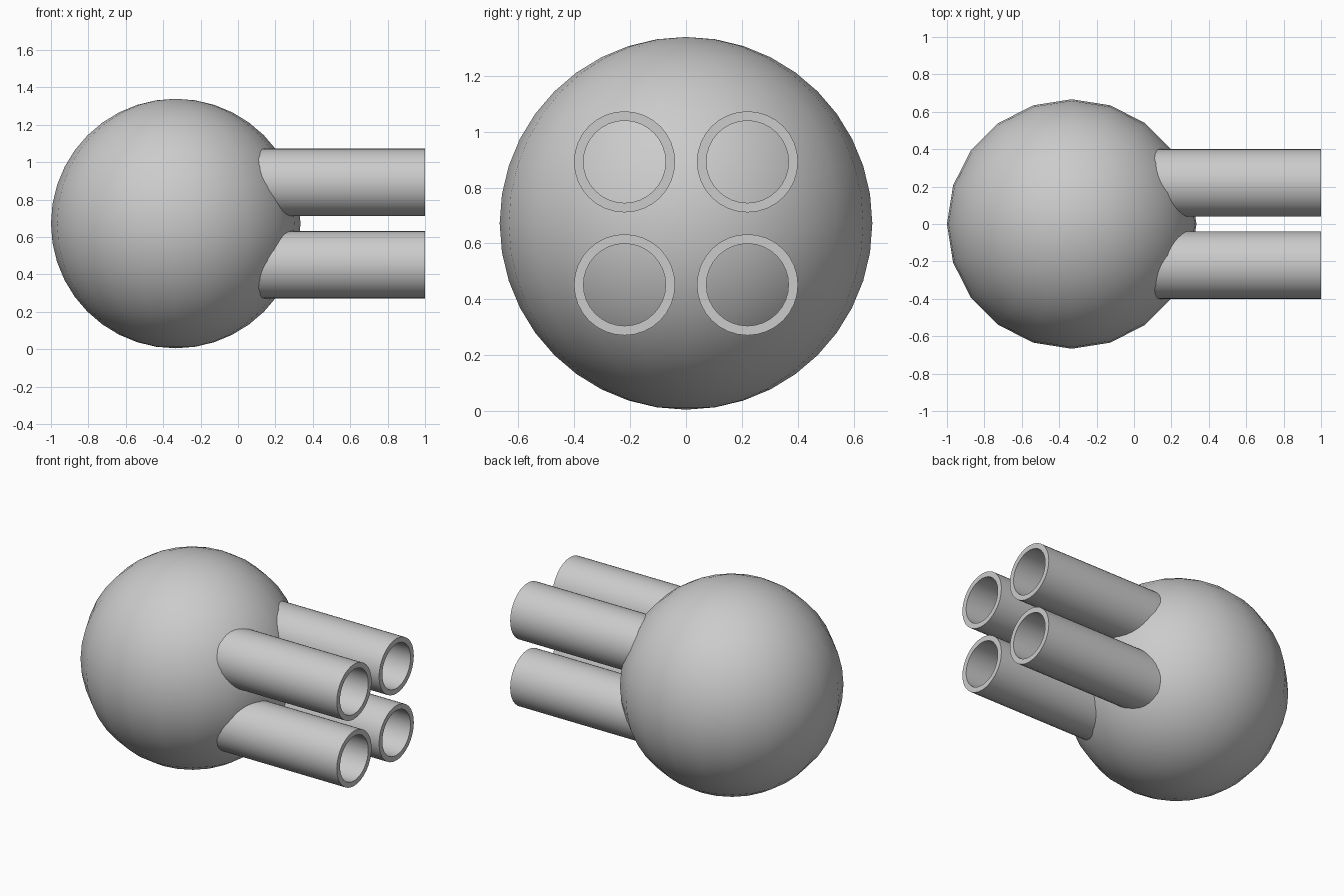
import bpy, bmesh
from math import cos, sin, pi, radians

if "Cube" in bpy.data.objects:
    bpy.data.objects.remove(bpy.data.objects["Cube"])

CZ = 0.672  # height of the sphere centre


def finish(obj):
    bpy.ops.object.select_all(action='DESELECT')
    obj.select_set(True)
    bpy.context.view_layer.objects.active = obj
    bpy.ops.object.shade_smooth_by_angle(angle=radians(30))


def tube(name, y, z, x0=0.10, x1=1.0, outer=0.181, inner=0.147, sides=32):
    # Sweep a rectangular wall section around the x axis
    bm = bmesh.new()
    section = [(x0, inner), (x0, outer), (x1, outer), (x1, inner)]
    rings = [[bm.verts.new((x, y + r * cos(2 * pi * i / sides), z + r * sin(2 * pi * i / sides)))
              for x, r in section] for i in range(sides)]
    for i in range(sides):
        a, b = rings[i], rings[(i + 1) % sides]
        for j in range(4):
            k = (j + 1) % 4
            bm.faces.new((a[j], a[k], b[k], b[j]))
    bmesh.ops.recalc_face_normals(bm, faces=bm.faces)
    mesh = bpy.data.meshes.new(name)
    bm.to_mesh(mesh)
    bm.free()
    obj = bpy.data.objects.new(name, mesh)
    bpy.context.collection.objects.link(obj)
    finish(obj)


# Round body
bpy.ops.mesh.primitive_uv_sphere_add(segments=20, ring_count=20, radius=0.667,
                                     location=(-0.333, 0, CZ))
body = bpy.context.object
body.name = "sphere_body"
finish(body)

# Four open tubes pointing along +x
for side, y in (("front", -0.22), ("back", 0.22)):
    for level, dz in (("lower", -0.22), ("upper", 0.22)):
        tube(f"{side}_{level}_tube", y, CZ + dz)
